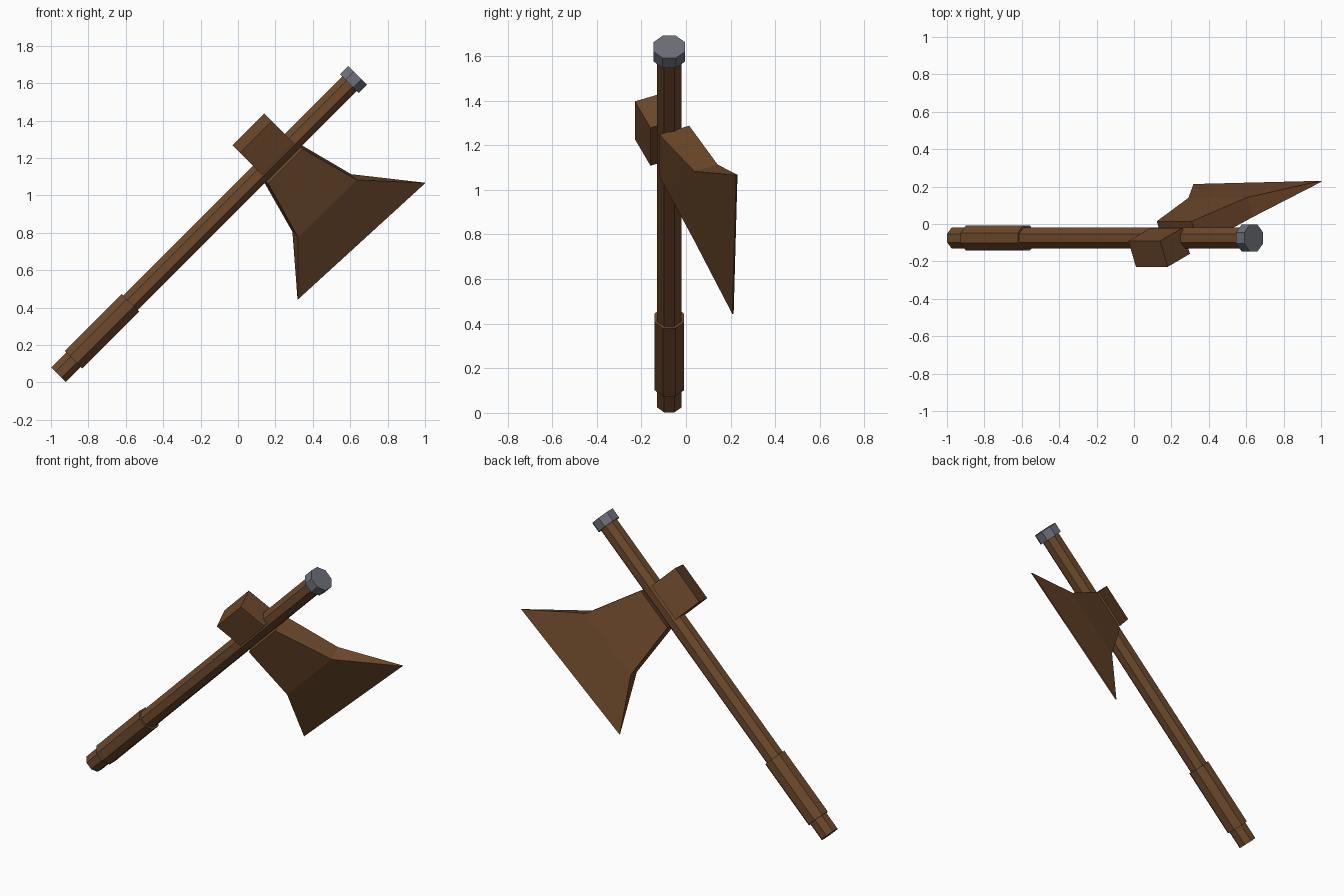
import bpy, bmesh, math
from mathutils import Matrix, Vector

cube = bpy.data.objects.get("Cube")
if cube:
    bpy.data.objects.remove(cube, do_unlink=True)


def material(name, colour):
    m = bpy.data.materials.new(name)
    m.use_nodes = True
    m.diffuse_color = (*colour, 1)
    m.node_tree.nodes["Principled BSDF"].inputs["Base Color"].default_value = (*colour, 1)
    return m


wood = material("brown wood", (0.156, 0.067, 0.025))
iron = material("grey iron", (0.150, 0.160, 0.190))

# Weapon frame: local z runs up the tilted shaft, local x points to the blade
frame = Matrix.Translation((-0.96, -0.075, 0.041)) @ Matrix.Rotation(math.radians(45), 4, 'Y')
# The head is also twisted about the shaft
head_frame = frame @ Matrix.Rotation(math.radians(22.5), 4, 'Z')


def finish(name, bm, mat, matrix):
    bmesh.ops.transform(bm, matrix=matrix, verts=bm.verts)
    bmesh.ops.recalc_face_normals(bm, faces=bm.faces)
    mesh = bpy.data.meshes.new(name)
    bm.to_mesh(mesh)
    bm.free()
    mesh.materials.append(mat)
    obj = bpy.data.objects.new(name, mesh)
    bpy.context.collection.objects.link(obj)
    return obj


def octagon_bar(name, apothem, low, high, mat):
    """Eight-sided bar along the shaft, flat sides facing front and back."""
    bm = bmesh.new()
    radius = apothem / math.cos(math.pi / 8)
    bmesh.ops.create_cone(bm, cap_ends=True, segments=8, radius1=radius, radius2=radius,
                          depth=high - low,
                          matrix=Matrix.Translation((0, 0, (low + high) / 2))
                          @ Matrix.Rotation(math.pi / 8, 4, 'Z'))
    return finish(name, bm, mat, frame)


def loft(name, sections, mat):
    """Bridge four-cornered sections: (x low, x high, y back, y front, z low, z high)."""
    bm = bmesh.new()
    rings = []
    for xl, xh, y0, y1, zl, zh in sections:
        rings.append([bm.verts.new(c) for c in
                      ((xl, y0, zl), (xl, y1, zl), (xh, y1, zh), (xh, y0, zh))])
    for a, b in zip(rings, rings[1:]):
        for i in range(4):
            j = (i + 1) % 4
            bm.faces.new((a[i], a[j], b[j], b[i]))
    bm.faces.new(rings[0])
    bm.faces.new(rings[-1])
    bmesh.ops.remove_doubles(bm, verts=bm.verts, dist=0.0005)
    return finish(name, bm, mat, head_frame)


# Shaft, grip and end cap
octagon_bar("shaft", 0.055, 0, 2.21, wood)
octagon_bar("grip", 0.066, 0.113, 0.545, wood)
octagon_bar("end_cap", 0.071, 2.2, 2.263, iron)

# Hammer block behind the shaft
loft("hammer_block", [(-0.2, -0.2, -0.084, 0.066, 1.525, 1.765),
                      (-0.018, -0.018, -0.084, 0.066, 1.525, 1.765)], wood)

# Flaring blade, tapering to a sharp edge
loft("blade", [(0.048, 0.048, -0.069, 0.077, 1.515, 1.778),
               (0.4, 0.405, -0.046, 0.067, 1.425, 1.865),
               (0.682, 0.727, 0.024, 0.030, 1.189, 2.112)], wood)
